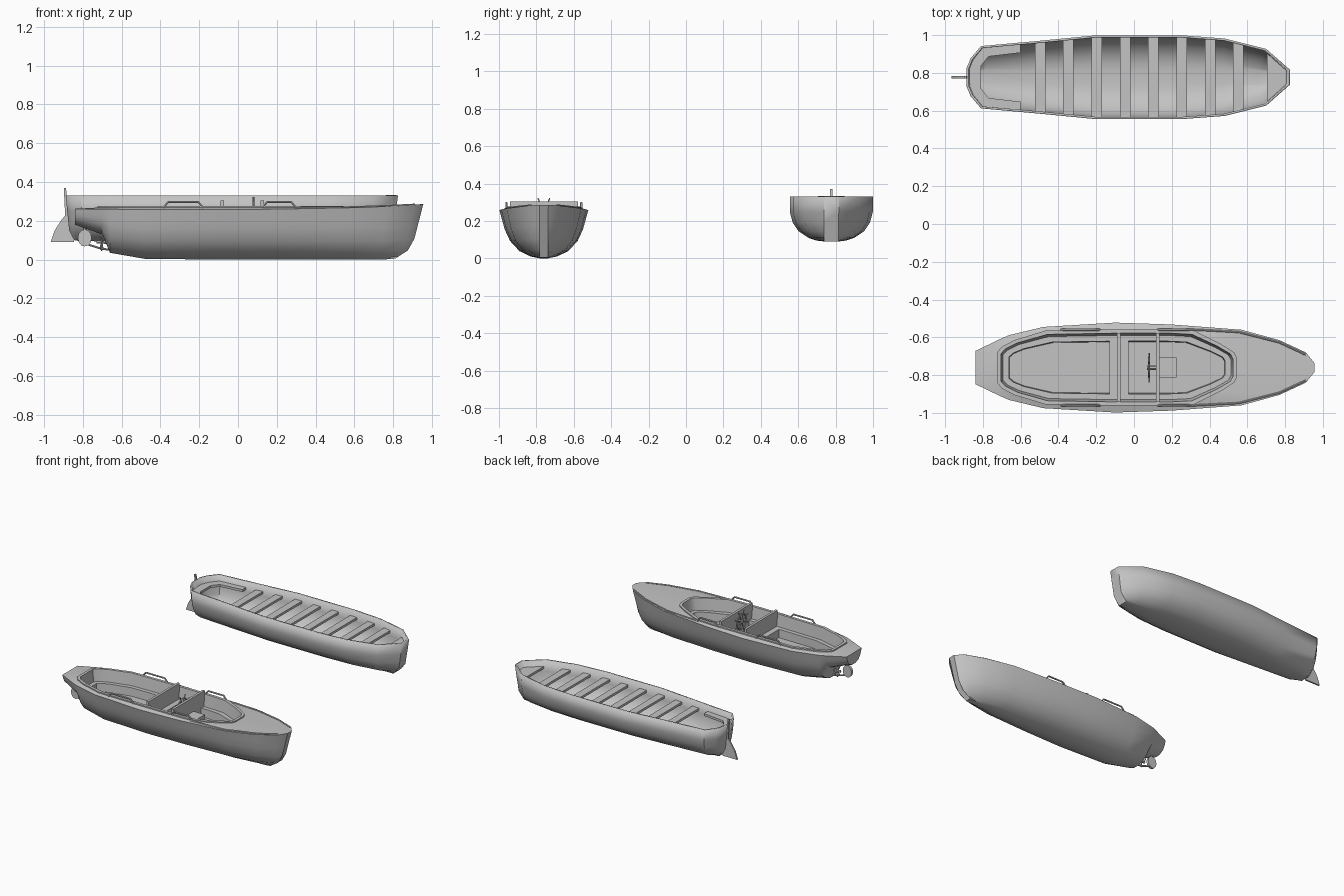
import bpy, bmesh, math
from mathutils import Vector

cube = bpy.data.objects.get("Cube")
if cube:
    bpy.data.objects.remove(cube, do_unlink=True)

grey = bpy.data.materials.new("plain grey")
grey.use_nodes = True
grey.diffuse_color = (0.55, 0.55, 0.55, 1)
grey.node_tree.nodes["Principled BSDF"].inputs["Base Color"].default_value = grey.diffuse_color


def finish(name, bm, smooth=None, recalc=True):
    if recalc:
        bmesh.ops.recalc_face_normals(bm, faces=bm.faces)
    mesh = bpy.data.meshes.new(name)
    bm.to_mesh(mesh)
    bm.free()
    mesh.materials.append(grey)
    ob = bpy.data.objects.new(name, mesh)
    bpy.context.collection.objects.link(ob)
    if smooth:
        bpy.ops.object.select_all(action='DESELECT')
        ob.select_set(True)
        bpy.context.view_layer.objects.active = ob
        bpy.ops.object.shade_smooth_by_angle(angle=math.radians(smooth))
    return ob


def prism(name, pts, lo, hi, axis='z'):
    """Flat outline extruded along z or y."""
    bm = bmesh.new()
    place = (lambda a, b, h: (a, b, h)) if axis == 'z' else (lambda a, b, h: (a, h, b))
    low = [bm.verts.new(place(a, b, lo)) for a, b in pts]
    top = [bm.verts.new(place(a, b, hi)) for a, b in pts]
    bm.faces.new(low)
    bm.faces.new(top)
    bridge(bm, low, top, True)
    return finish(name, bm)


def box(name, x0, x1, half, yc, z0, z1):
    return prism(name, [(x0, yc - half), (x1, yc - half), (x1, yc + half), (x0, yc + half)], z0, z1)


def mirrored(half_outline, yc):
    return [(x, yc + w) for x, w in half_outline] + [(x, yc - w) for x, w in reversed(half_outline)]


def tube(name, pts, radius, cyclic=False):
    curve = bpy.data.curves.new(name, 'CURVE')
    curve.dimensions = '3D'
    curve.bevel_depth = radius
    curve.bevel_resolution = 1
    curve.use_fill_caps = True
    spline = curve.splines.new('POLY')
    spline.points.add(len(pts) - 1)
    for p, co in zip(spline.points, pts):
        p.co = (*co, 1)
    spline.use_cyclic_u = cyclic
    tmp = bpy.data.objects.new(name + " path", curve)
    bpy.context.collection.objects.link(tmp)
    mesh = bpy.data.meshes.new_from_object(tmp.evaluated_get(bpy.context.evaluated_depsgraph_get()))
    bpy.data.objects.remove(tmp, do_unlink=True)
    bm = bmesh.new()
    bm.from_mesh(mesh)
    bpy.data.meshes.remove(mesh)
    return finish(name, bm, 50)


def bridge(bm, a, b, closed=False):
    n = len(a)
    for i in range(n if closed else n - 1):
        j = (i + 1) % n
        bm.faces.new((a[i], a[j], b[j], b[i]))


def loft(bm, stations, section, yc, keel):
    """Stations are x, half width, keel z, sheer z, rake at the keel."""
    rows = []
    for x, half, zk, zs, rake in stations:
        side = []
        for w, t in section:
            lean = 0.5 * (1 - t) if t > 0.2 else 0.4 + 3 * (0.2 - t)
            side.append((x + rake * lean, max(half * w, keel) if t < 1 else half, zk + (zs - zk) * t))
        row = [bm.verts.new((a, yc + w, z)) for a, w, z in side]
        row += [bm.verts.new((a, yc - w, z)) for a, w, z in reversed(side)]
        rows.append(row)
    for a, b in zip(rows, rows[1:]):
        bridge(bm, a, b)
    bm.faces.new(rows[0])
    bm.faces.new(rows[-1])
    return rows


# ---------- motor launch ----------
YA = -0.76
launch = [(-.84, .088, .18, .262, 0), (-.70, .155, .13, .260, 0), (-.66, .172, .035, .260, 0),
          (-.48, .215, .004, .258, 0), (-.1, .238, 0, .258, 0), (.2, .228, 0, .260, 0),
          (.57, .2, 0, .267, -.03), (.77, .145, 0, .274, -.08), (.91, .08, .002, .282, -.135),
          (.955, .024, .005, .286, -.145)]
section_a = [(1, 1), (.94, .8), (.88, .6), (.76, .36), (.55, .15), (.3, .04), (0, 0)]
bm = bmesh.new()
rows = loft(bm, launch, section_a, YA, .022)
ring = [r[0] for r in rows] + [r[-1] for r in reversed(rows)]

# deck, coaming, side benches and floor as nested rings
coaming = [(-.725, .08), (-.7, .11), (-.635, .145), (-.47, .195), (-.1, .202), (.2, .202),
           (.32, .195), (.46, .125), (.53, .08), (.545, .05)]
for d, z in ((0, .268), (0, .277), (.02, .277), (.032, .19), (.062, .19), (.066, .13)):
    sx, sy = 1 - d / .635, 1 - d / .202
    outline = mirrored([(-.09 + (x + .09) * sx, w * sy) for x, w in coaming], YA)
    new = [bm.verts.new((x, y, z)) for x, y in outline]
    bridge(bm, ring, new, True)
    ring = new
bm.faces.new(ring)
finish("launch_hull", bm, 32)

box("launch_floor_bridge", -.13, -.03, .15, YA, .125, .19)
for name, x in (("aft_bulkhead", -.08), ("wheel_bulkhead", .125)):
    box(name, x - .009, x + .009, .182, YA, .125, .304)
box("engine_box", .125, .225, .052, YA, .125, .2)

# steering wheel with spokes and hub shaft
WX, WZ = .08, .245
around = lambda r, a, x=WX: (x, YA + r * math.cos(a), WZ + r * math.sin(a))
tube("wheel_rim", [around(.054, i * math.tau / 16) for i in range(16)], .006, True)
for i in range(8):
    a = (i + .5) * math.tau / 8
    tube("wheel_spoke", [around(.006, a), around(.083, a)], .004)
tube("wheel_shaft", [(WX - .012, YA, WZ), (.125, YA, WZ)], .012)

# handrails and foredeck strips
for s in (1, -1):
    for x0, x1 in ((-.385, -.18), (.125, .3)):
        y = YA + s * .2
        tube("handrail", [(x0, y, .268), (x0 + .025, y, .297), (x1 - .025, y, .297), (x1, y, .268)], .006)
    tube("foredeck_strip", [(x, YA + s * w, z) for x, w, z in
                            ((.29, .202, .268), (.555, .188, .27), (.77, .133, .277), (.91, .068, .284))], .005)

# rudder, shaft and propeller
prism("launch_rudder", [(-.79 + .036 * math.cos(i * math.tau / 12), .112 + .044 * math.sin(i * math.tau / 12))
                        for i in range(12)], YA - .009, YA + .009, 'y')
tube("rudder_stock", [(-.79, YA, .12), (-.79, YA, .2)], .008)
tube("propeller_shaft", [(-.62, YA, .085), (-.73, YA, .092)], .009)
tube("rudder_heel", [(-.62, YA, .048), (-.7, YA, .055), (-.78, YA, .08)], .006)
bm = bmesh.new()
for i in range(3):
    a = i * math.tau / 3 + .5
    out = Vector((0, math.cos(a), math.sin(a)))
    side = Vector((.5, -math.sin(a), math.cos(a))) * .016
    hub = Vector((-.705, YA, .09))
    tips = [hub - side * .3, hub + out * .03 - side, hub + out * .046, hub + out * .03 + side, hub + side * .3]
    bm.faces.new([bm.verts.new(p) for p in tips])
blades = finish("propeller", bm)
blades.modifiers.new("thickness", 'SOLIDIFY').thickness = .004

# ---------- open rowing boat ----------
YB = .777
rowboat = [(-.888, .045, .1, .33, .045), (-.865, .1, .097, .33, .04), (-.81, .165, .095, .33, .03),
           (-.5, .193, .092, .33, 0), (-.2, .222, .09, .33, 0), (.25, .222, .09, .33, 0),
           (.48, .205, .09, .33, -.01), (.7, .15, .09, .33, -.04), (.825, .04, .09, .33, -.075)]
section_b = [(1, 1), (1, .66), (.93, .42), (.79, .23), (.55, .08), (.35, .02), (0, 0)]
bm = bmesh.new()
loft(bm, rowboat, section_b, YB, .038)
bm.normal_update()
if min(bm.faces, key=lambda f: f.calc_center_median().z).normal.z > 0:
    bmesh.ops.reverse_faces(bm, faces=bm.faces)
bmesh.ops.recalc_face_normals(bm, faces=bm.faces)
shell = finish("rowboat_hull", bm, 35, recalc=False)
solid = shell.modifiers.new("planking", 'SOLIDIFY')
solid.thickness = .012
solid.offset = -1


def beam_at(x):
    for a, b in zip(rowboat, rowboat[1:]):
        if a[0] <= x <= b[0]:
            return a[1] + (b[1] - a[1]) * (x - a[0]) / (b[0] - a[0])


# thwarts, stern bench and bow seat
for i in range(8):
    x = -.497 + .15 * i
    ends = [(e, beam_at(e) - .006) for e in (x - .028, x + .028)]
    prism("thwart", mirrored(ends, YB), .268, .285)
bench = [(-.81, .06), (-.77, .11), (-.6, .13)]
outer = [(-.6, .178), (-.805, .156), (-.86, .09), (-.878, .04)]
prism("stern_bench", mirrored(bench + outer, YB), .268, .285)
prism("bow_seat", mirrored([(.705, .14), (.815, .036)], YB), .268, .285)

# rudder and its post
prism("rowboat_rudder", [(-.965, .092), (-.945, .15), (-.91, .205), (-.888, .23), (-.872, .22), (-.845, .092)],
      YB - .006, YB + .006, 'y')
prism("rudder_post", [(-.898, .37), (-.886, .37), (-.876, .21), (-.89, .21)], YB - .006, YB + .006, 'y')
